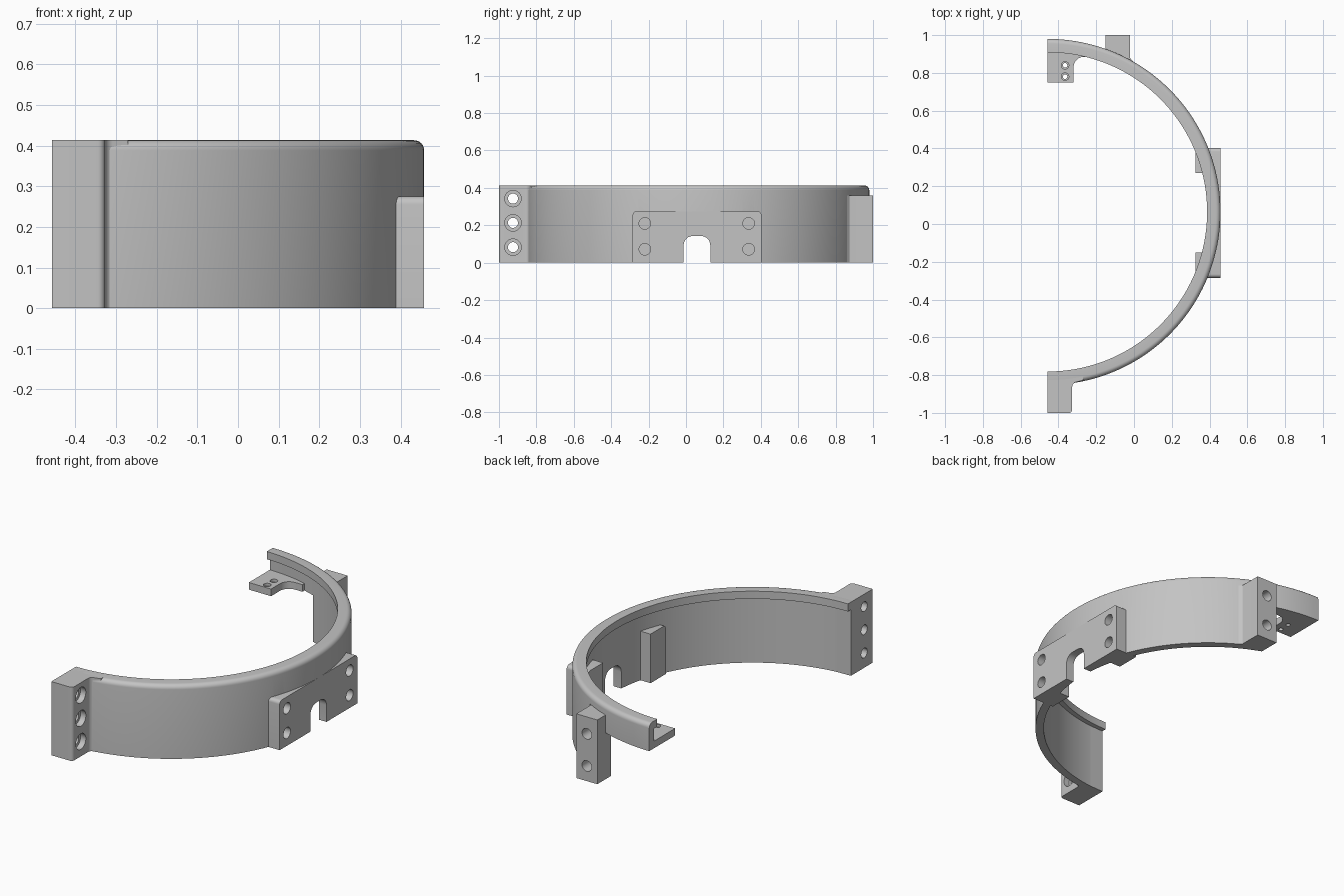
import bpy, bmesh, math
from mathutils import Vector

if "Cube" in bpy.data.objects:
    bpy.data.objects.remove(bpy.data.objects["Cube"])

GREY = (0.55, 0.55, 0.55, 1)
mat = bpy.data.materials.new("matte grey")
mat.use_nodes = True
mat.diffuse_color = GREY
mat.node_tree.nodes["Principled BSDF"].inputs["Base Color"].default_value = GREY

CX, CY = -0.458, 0.064          # arc centre
R_OUT, R_WALL, R_LIP = 0.916, 0.872, 0.845
TOP = 0.413
FRONT, BACK = -1.0, 1.0


def make_object(name, bm):
    bmesh.ops.recalc_face_normals(bm, faces=bm.faces)
    mesh = bpy.data.meshes.new(name)
    bm.to_mesh(mesh)
    bm.free()
    obj = bpy.data.objects.new(name, mesh)
    bpy.context.collection.objects.link(obj)
    mesh.materials.append(mat)
    return obj


def skin(name, loops):
    """Solid lofted through matching closed loops, with capped ends."""
    bm = bmesh.new()
    rings = [[bm.verts.new(p) for p in loop] for loop in loops]
    n = len(rings[0])
    for a, b in zip(rings, rings[1:]):
        for i in range(n):
            j = (i + 1) % n
            bm.faces.new((a[i], a[j], b[j], b[i]))
    bm.faces.new(rings[0])
    bm.faces.new(rings[-1])
    return make_object(name, bm)


def rounded(corners, steps=6):
    """Outline from (u, v[, radius]) corners, filleting those with a radius."""
    out = []
    for i, c in enumerate(corners):
        p = Vector(c[:2])
        if len(c) < 3:
            out.append(p)
            continue
        d1 = (Vector(corners[i - 1][:2]) - p).normalized()
        d2 = (Vector(corners[(i + 1) % len(corners)][:2]) - p).normalized()
        half = d1.angle(d2) / 2
        centre = p + (d1 + d2).normalized() * c[2] / math.sin(half)
        reach = c[2] / math.tan(half)
        v1, v2 = p + d1 * reach - centre, p + d2 * reach - centre
        start = math.atan2(v1.y, v1.x)
        turn = math.atan2(v1.x * v2.y - v1.y * v2.x, v1.dot(v2))
        for k in range(steps + 1):
            t = start + turn * k / steps
            out.append(centre + Vector((math.cos(t), math.sin(t))) * c[2])
    return out


def prism(name, corners, axis, lo, hi):
    """Extrude an outline along x (outline in y, z) or z (outline in x, y)."""
    pts = rounded(corners)
    if axis == "x":
        return skin(name, [[(d, p.x, p.y) for p in pts] for d in (lo, hi)])
    return skin(name, [[(p.x, p.y, d) for p in pts] for d in (lo, hi)])


def box(name, x, y, z):
    return prism(name, [(x[0], y[0]), (x[1], y[0]), (x[1], y[1]), (x[0], y[1])], "z", *z)


def cylinder(start, end, radius, sides=32):
    a, b = Vector(start), Vector(end)
    spin = (b - a).to_track_quat("Z", "Y")
    circle = [spin @ Vector((radius * math.cos(t), radius * math.sin(t), 0))
              for t in (2 * math.pi * k / sides for k in range(sides))]
    return skin("cutter", [[a + c for c in circle], [b + c for c in circle]])


def cut(cutter, *targets):
    cutter.hide_render = True
    for obj in targets:
        mod = obj.modifiers.new("cut", "BOOLEAN")
        mod.operation, mod.solver, mod.object = "DIFFERENCE", "EXACT", cutter
        bpy.context.view_layer.objects.active = obj
        bpy.ops.object.modifier_apply(modifier=mod.name)
    bpy.data.objects.remove(cutter)


# Half ring with an inward lip and a rounded outer top edge
profile = rounded([(R_WALL, 0), (R_OUT, 0), (R_OUT, TOP, 0.025), (R_LIP, TOP),
                   (R_LIP, 0.37), (R_WALL, 0.37)])
SEGMENTS = 96
sweep = [math.pi * (k / SEGMENTS - 0.5) for k in range(SEGMENTS + 1)]
ring = skin("half_ring", [[(CX + p.x * math.cos(t), CY + p.x * math.sin(t), p.y)
                           for p in profile] for t in sweep])
cut(box("cutter", (-0.6, -0.15), (0.6, 1.2), (-0.1, 0.26)), ring)

# Front clamp lug, with three counterbored holes
front_lug = prism("front_lug", [(CX, -0.807), (CX, FRONT), (-0.327, FRONT, 0.018),
                                (-0.327, -0.842, 0.025), (-0.27, -0.828), (-0.27, -0.80)],
                  "z", 0, TOP)
for z in (0.083, 0.213, 0.343):
    cut(cylinder((-0.6, -0.925, z), (-0.2, -0.925, z), 0.027), front_lug)
    cut(cylinder((-0.36, -0.925, z), (-0.2, -0.925, z), 0.044), front_lug)

# Back lug, with two blind holes
back_lug = prism("back_lug", [(-0.15, 0.89), (-0.005, 0.83), (-0.005, 0.86),
                              (-0.02, 0.875, 0.01), (-0.02, BACK), (-0.15, BACK)],
                 "z", 0, 0.36)
for z in (0.085, 0.265):
    cut(cylinder((-0.085, 0.92, z), (-0.085, 1.1, z), 0.03), back_lug)

# Side mounting plate: flat outer face and two posts inside the wall
plate = prism("side_plate", [(-0.285, 0), (0.403, 0), (0.403, 0.275, 0.02),
                             (-0.285, 0.275, 0.02)], "x", 0.325, 0.458)
cut(box("cutter", (0.2, 0.422), (-0.15, 0.27), (-0.1, 0.5)), plate)
cut(prism("cutter", [(-0.013, -0.1), (0.13, -0.1), (0.13, 0.143, 0.05),
                     (-0.013, 0.143, 0.05)], "x", 0.2, 0.6), plate, ring)
for y in (-0.22, 0.335):
    for z in (0.072, 0.21):
        cut(cylinder((0.37, y, z), (0.6, y, z), 0.031), plate, ring)

# Back end tab, with two countersunk holes
tab = prism("end_tab", [(CX, 0.75), (-0.32, 0.75), (-0.32, 0.885, 0.055), (-0.22, 0.885),
                        (-0.22, 0.92), (CX, 0.95)], "z", 0.26, 0.30)
for y in (0.78, 0.84):
    cut(cylinder((-0.365, y, 0.2), (-0.365, y, 0.4), 0.012), tab)
    cut(cylinder((-0.365, y, 0.285), (-0.365, y, 0.4), 0.02), tab)

# Smooth curved walls, keep edges sharp
bpy.ops.object.select_all(action="DESELECT")
for obj in (ring, front_lug, back_lug, plate, tab):
    obj.select_set(True)
bpy.context.view_layer.objects.active = ring
bpy.ops.object.shade_smooth_by_angle(angle=math.radians(30))
